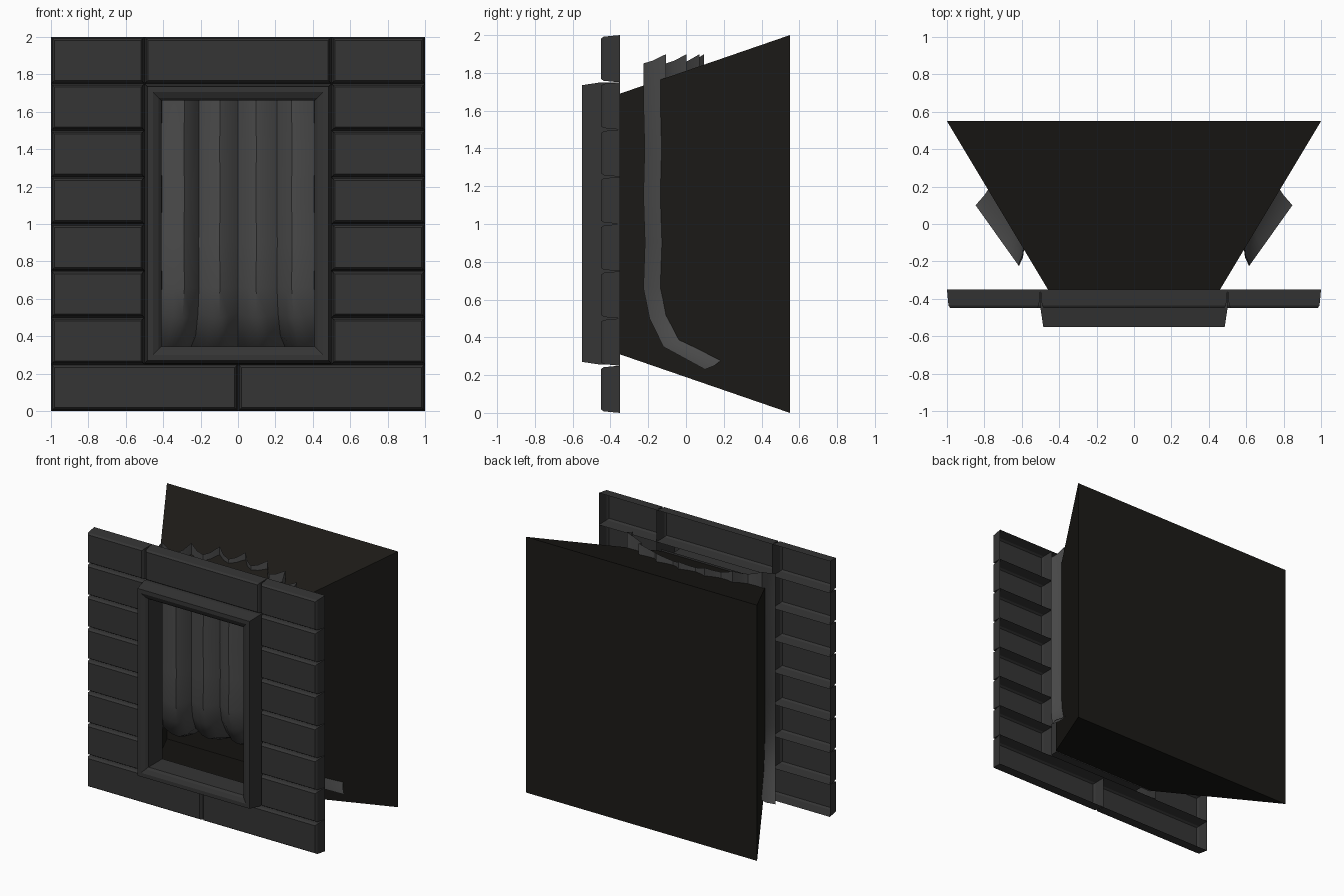
import bpy, math
from math import sin, cos, radians

if "Cube" in bpy.data.objects:
    bpy.data.objects.remove(bpy.data.objects["Cube"])


def material(name, v):
    m = bpy.data.materials.new(name)
    m.diffuse_color = (*v, 1)
    m.use_nodes = True
    m.node_tree.nodes["Principled BSDF"].inputs["Base Color"].default_value = m.diffuse_color
    return m


STONE = material("dark_stone", (0.035, 0.035, 0.035))
ROOM = material("room_black", (0.012, 0.011, 0.009))
CLOTH = material("dark_cloth", (0.07, 0.07, 0.07))


def make(name, verts, faces, mat, angle=None):
    me = bpy.data.meshes.new(name)
    me.from_pydata(verts, [], faces)
    me.materials.append(mat)
    ob = bpy.data.objects.new(name, me)
    bpy.context.collection.objects.link(ob)
    if angle:
        bpy.ops.object.select_all(action='DESELECT')
        ob.select_set(True)
        bpy.context.view_layer.objects.active = ob
        bpy.ops.object.shade_smooth_by_angle(angle=radians(angle))
    return ob


def rings(name, rect, steps, mat, cap=True):
    """Rectangular loops stepped along y; each step is (inset, y)."""
    x0, x1, z0, z1 = rect
    verts, faces = [], []
    for k, (i, y) in enumerate(steps):
        verts += [(x0 + i, y, z0 + i), (x1 - i, y, z0 + i),
                  (x1 - i, y, z1 - i), (x0 + i, y, z1 - i)]
        if k:
            a, b = 4 * k - 4, 4 * k
            faces += [(a + j, a + (j + 1) % 4, b + (j + 1) % 4, b + j) for j in range(4)]
    if cap:
        n = len(verts)
        faces.append((n - 4, n - 3, n - 2, n - 1))
    return make(name, verts, faces, mat)


# Facade blocks: open-backed shells with chamfered fronts
BLOCK = [(0, -0.35), (0.008, -0.435), (0.018, -0.45)]
for side, (x0, x1) in {"left": (-1, -0.5), "right": (0.5, 1)}.items():
    for r in range(7):
        z = 0.25 + 0.25 * r
        rings(f"{side}_brick_{r + 1}", (x0, x1, z, z + 0.25), BLOCK, STONE)
    rings(f"{side}_base_brick", (min(0, 2 * x0 + 1) if x0 < 0 else 0,
                                 0 if x0 < 0 else 1, 0, 0.25), BLOCK, STONE)
rings("lintel", (-0.5, 0.5, 1.75, 2.0), BLOCK, STONE)

# Window frame: stepped surround and reveal
rings("window_frame", (-0.5, 0.5, 0.255, 1.75),
      [(0, -0.35), (0, -0.45), (0.015, -0.55), (0.045, -0.55), (0.075, -0.535),
       (0.09, -0.52), (0.09, -0.35), (0.045, -0.35)], STONE, cap=False)

# Dark room: flaring shell, open to the window, closed at the back
front = [(-0.46, -0.35, 0.31), (0.46, -0.35, 0.31), (0.46, -0.35, 1.69), (-0.46, -0.35, 1.69)]
back = [(-1, 0.55, 0), (1, 0.55, 0), (1, 0.55, 2), (-1, 0.55, 2)]
make("room_shell", front + back,
     [(j, (j + 1) % 4, (j + 1) % 4 + 4, j + 4) for j in range(4)] + [(4, 5, 6, 7)], ROOM)

# Curtain: scalloped folds around an arc, hem sweeping outward.
# Profile points: sweep distance, height, and direction of the fold depth
PROFILE = [(0.0, 1.85, 1, 0.7), (0.0, 1.65, 1, 0), (0.008, 1.4, 1, 0),
           (0.0, 1.15, 1, 0), (0.01, 0.9, 1, 0), (0.0, 0.66, 1, 0.1),
           (0.04, 0.5, 0.9, 0.35), (0.13, 0.35, 0.7, 0.75), (0.40, 0.23, 0.45, 0.95)]
SCALLOP = [1, 0.3, 0, 0.3]
R, CY, PITCH, DEPTH = 0.95, -0.855, 0.21, 0.07
verts, faces = [], []
cols = range(-14, 15)
for c in cols:
    a = c / 4 * PITCH / R
    off = SCALLOP[c % 4] * DEPTH
    for d, z, nr, nz in PROFILE:
        r = R - DEPTH + off * nr
        verts.append((r * sin(a) + d * sin(0.8 * a),
                      CY + r * cos(a) + d * cos(0.8 * a), z + off * nz))
n = len(PROFILE)
for c in range(len(cols) - 1):
    for p in range(n - 1):
        i = c * n + p
        faces.append((i, i + 1, i + n + 1, i + n))
make("curtain", verts, faces, CLOTH, angle=40)
